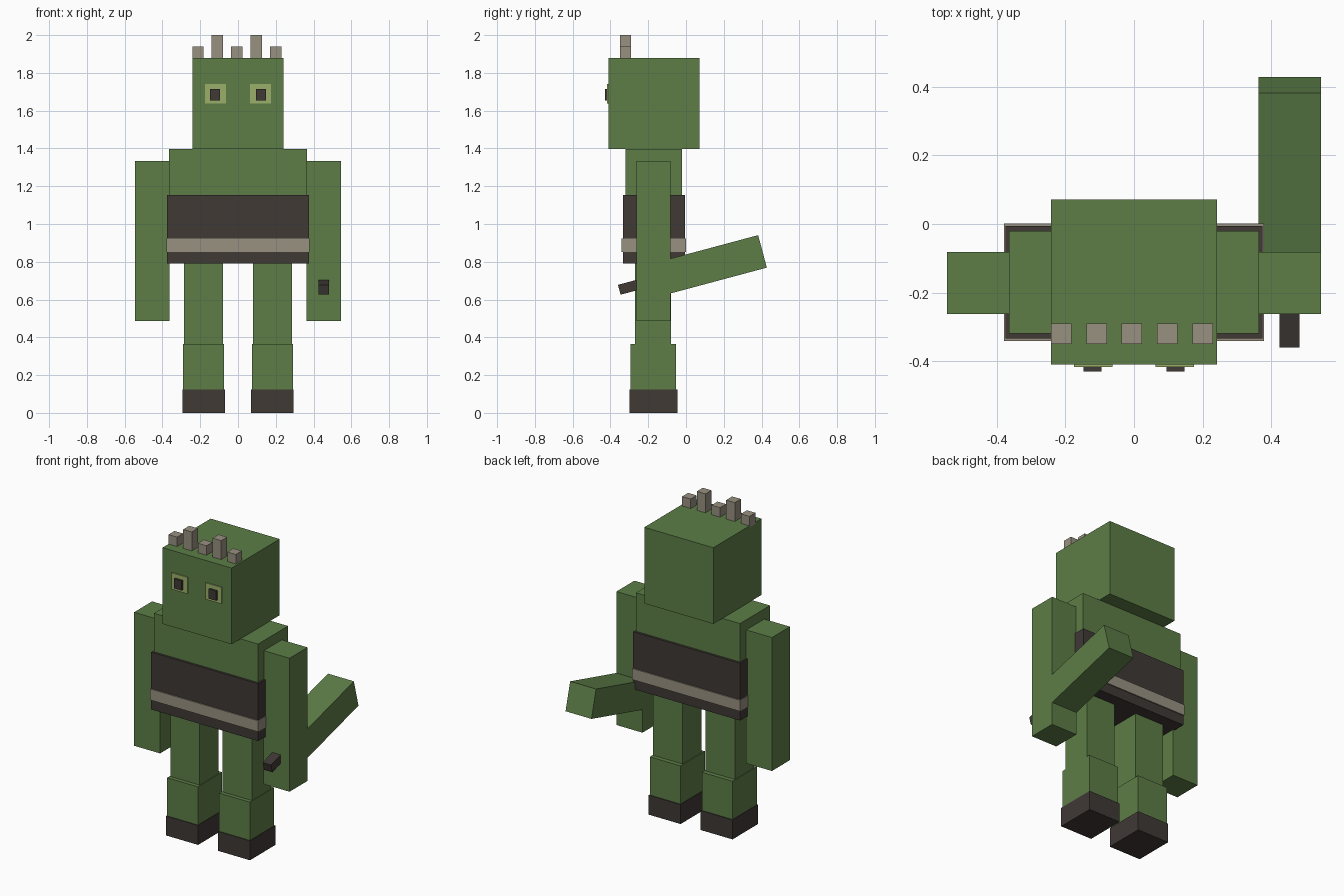
import bpy
import math
from mathutils import Matrix, Vector

if "Cube" in bpy.data.objects:
    bpy.data.objects.remove(bpy.data.objects["Cube"])


def material(name, rgb):
    m = bpy.data.materials.new(name)
    m.diffuse_color = (*rgb, 1)
    m.use_nodes = True
    m.node_tree.nodes["Principled BSDF"].inputs["Base Color"].default_value = m.diffuse_color
    return m


GREEN = material("skin green", (0.109, 0.207, 0.063))
DARK = material("dark brown", (0.050, 0.041, 0.036))
GREY = material("warm grey", (0.314, 0.283, 0.220))
PALE = material("pale green", (0.323, 0.434, 0.144))


def box(name, x, y, z, mat, matrix=None):
    """Box from (min, max) ranges, optionally placed by a matrix."""
    bpy.ops.mesh.primitive_cube_add(size=1)
    ob = bpy.context.object
    ob.name = name
    centre = Vector([(a + b) / 2 for a, b in (x, y, z)])
    size = [b - a for a, b in (x, y, z)]
    ob.data.transform(Matrix.Translation(centre) @ Matrix.Diagonal((*size, 1)))
    if matrix is not None:
        ob.data.transform(matrix)
    ob.data.materials.append(mat)
    return ob


def mirrored(x, side):
    return tuple(sorted((x[0] * side, x[1] * side)))


# Head and torso with belt
box("head", (-0.242, 0.242), (-0.41, 0.072), (1.397, 1.88), GREEN)
box("torso", (-0.365, 0.365), (-0.32, -0.02), (0.80, 1.397), GREEN)
box("waist_wrap", (-0.375, 0.375), (-0.334, -0.006), (0.79, 1.153), DARK)
box("belt_stripe", (-0.379, 0.379), (-0.341, 0.001), (0.852, 0.922), GREY)

# Crown of head spikes, alternating short and tall
for i in range(5):
    cx = -0.212 + i * 0.103
    box(f"head_spike_{i + 1}", (cx - 0.03, cx + 0.03), (-0.35, -0.29),
        (1.87, 2.0 if i % 2 else 1.94), GREY)

# Paired parts
for side, label in ((-1, "left"), (1, "right")):
    box(f"{label}_eye", mirrored((0.063, 0.175), side), (-0.417, -0.408), (1.637, 1.742), PALE)
    box(f"{label}_pupil", mirrored((0.095, 0.147), side), (-0.43, -0.41), (1.655, 1.716), DARK)
    box(f"{label}_arm", mirrored((0.363, 0.545), side), (-0.262, -0.082), (0.487, 1.333), GREEN)
    box(f"{label}_thigh", mirrored((0.080, 0.286), side), (-0.27, -0.08), (0.36, 0.80), GREEN)
    box(f"{label}_shin", mirrored((0.075, 0.290), side), (-0.295, -0.052), (0.115, 0.365), GREEN)
    box(f"{label}_boot", mirrored((0.070, 0.294), side), (-0.30, -0.046), (0.0, 0.123), DARK)

# Tilted block behind the right arm, with a short barrel in front on the same axis
tilt = Matrix.Translation((0, 0.405, 0.855)) @ Matrix.Rotation(math.radians(15), 4, 'X')
box("forearm_block", (0.363, 0.545), (-0.60, 0), (-0.089, 0.089), GREEN, tilt)
box("barrel", (0.425, 0.483), (-0.785, -0.55), (-0.027, 0.027), DARK, tilt)
